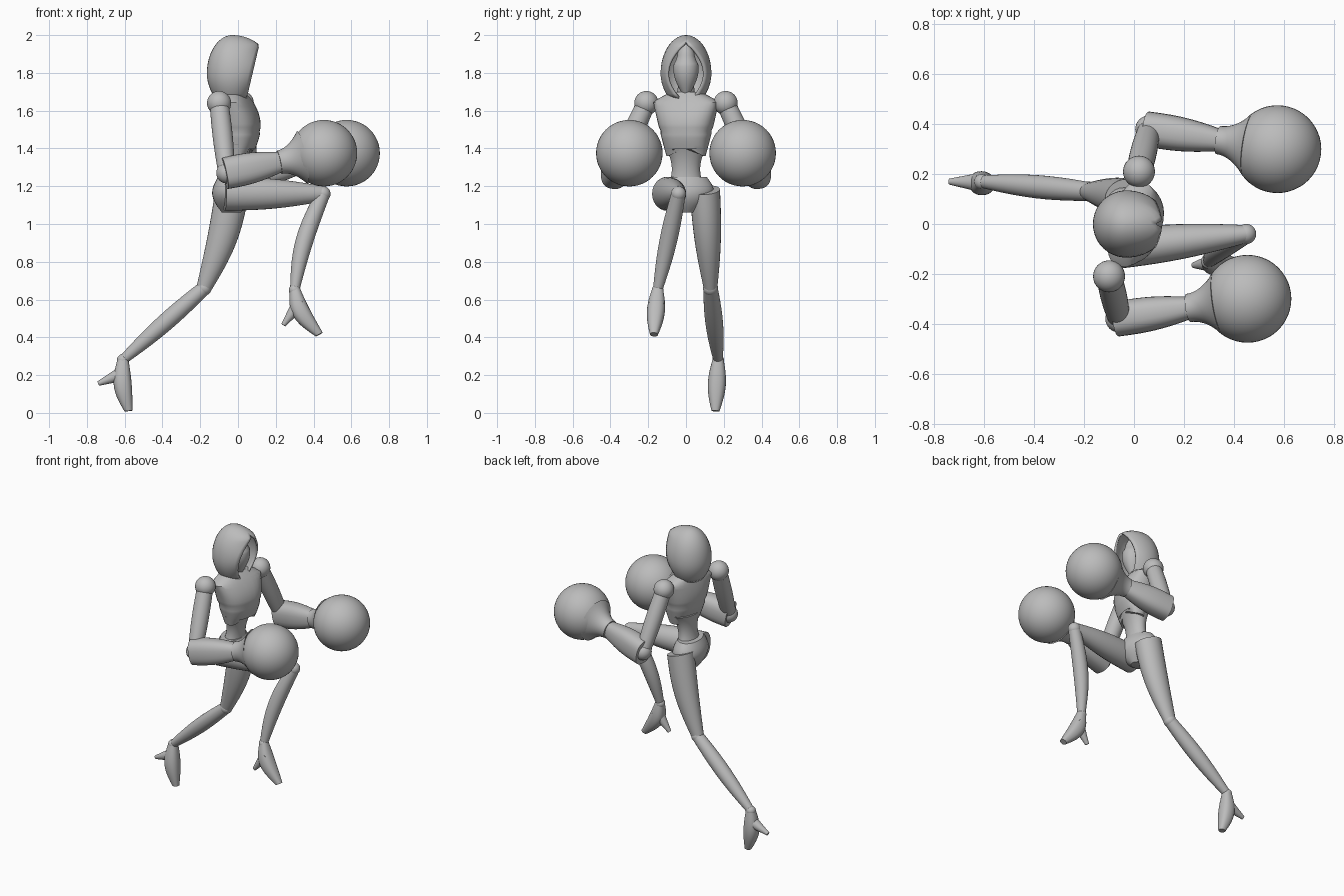
import bpy
import bmesh
from math import sin, cos, pi, asin, sqrt
from mathutils import Vector

if "Cube" in bpy.data.objects:
    bpy.data.objects.remove(bpy.data.objects["Cube"])

grey = (.5, .5, .5, 1)
clay = bpy.data.materials.new("clay_grey")
clay.use_nodes = True
clay.diffuse_color = grey
clay.node_tree.nodes["Principled BSDF"].inputs["Base Color"].default_value = grey


def finish(name, bm, angle=.6):
    """Turn a bmesh into a smooth shaded object."""
    bmesh.ops.recalc_face_normals(bm, faces=bm.faces[:])
    mesh = bpy.data.meshes.new(name)
    bm.to_mesh(mesh)
    bm.free()
    mesh.materials.append(clay)
    part = bpy.data.objects.new(name, mesh)
    bpy.context.collection.objects.link(part)
    bpy.ops.object.select_all(action="DESELECT")
    part.select_set(True)
    bpy.context.view_layer.objects.active = part
    bpy.ops.object.shade_smooth_by_angle(angle=angle)
    return part


def power(value, exponent):
    return abs(value) ** exponent * (1 if value > 0 else -1)


def bridge(bm, rows, closed):
    """Join neighbouring rows of vertices with quads."""
    count = len(rows[0])
    for low, high in zip(rows, rows[1:]):
        for j in range(count if closed else count - 1):
            k = (j + 1) % count
            bm.faces.new((low[j], low[k], high[k], high[j]))


def skin(name, rings, axis, side, box=1, sides=28, warp=None):
    """Skin ovals, each a centre, half width and half depth, across an axis."""
    bm = bmesh.new()
    axis = axis.normalized()
    across = (side - axis * side.dot(axis)).normalized()
    forward = across.cross(axis)
    rows = []
    for centre, width, depth in rings:
        row = []
        for j in range(sides):
            turn = 2 * pi * j / sides
            point = (centre + across * width * power(cos(turn), box)
                     + forward * depth * power(sin(turn), box))
            row.append(bm.verts.new(warp(point) if warp else point))
        rows.append(row)
    bridge(bm, rows, True)
    bm.faces.new(rows[0])
    bm.faces.new(rows[-1])
    return finish(name, bm)


def limb(name, start, end, first, last, swell=0, deep=1, bend=0, curve=1, box=1):
    """A tapered oval limb that may swell and bend along x."""
    start, end = Vector(start), Vector(end)
    rings = []
    steps = 10
    for i in range(steps + 1):
        t = i / steps
        arc = sin(pi * t)
        radius = first + (last - first) * t ** curve + swell * arc
        centre = start.lerp(end, t) + Vector((bend * arc, 0, 0))
        rings.append((centre, radius, radius * deep))
    return skin(name, rings, end - start, Vector((0, 1, 0)), box)


def stack(name, bottom, top, shape, twist=0, box=1, warp=None):
    """Level ovals; shape gives x, half width and half depth at a height share."""
    rings = []
    steps = 18
    for i in range(steps + 1):
        t = i / steps
        x, width, depth = shape(t)
        rings.append((Vector((x, 0, bottom + (top - bottom) * t)), width, depth))
    return skin(name, rings, Vector((0, 0, 1)), Vector((twist, 1, 0)), box, warp=warp)


def ball(name, centre, radius, segments=32):
    bm = bmesh.new()
    bmesh.ops.create_uvsphere(bm, u_segments=segments, v_segments=segments // 2,
                              radius=radius)
    bmesh.ops.translate(bm, vec=Vector(centre), verts=bm.verts)
    return finish(name, bm, 1)


# Hood: open arcs stacked upward around a pointed face opening
def hood_part():
    bm = bmesh.new()
    levels, steps, middle, closed_gap = 18, 28, -.03, .001
    rows, closed_rows = [], []
    for i in range(levels + 1):
        s = sin(1.55 * i / levels)
        off = s - .4
        wide = .135 * sqrt(1 - (off / .6) ** 2) if off > 0 else .135 - .3 * off ** 2
        gap = max(closed_gap, .1 - .42 * off ** 2)
        start = asin(min(.9, gap / wide))
        front = min(.075 + .08 * s, 1.6 * wide) / cos(start)
        row = []
        for j in range(steps + 1):
            turn = start + 2 * (pi - start) * j / steps
            reach = front if cos(turn) > 0 else wide
            row.append(bm.verts.new((middle + reach * cos(turn), wide * sin(turn),
                                     1.66 + .34 * s)))
        rows.append(row)
        if gap == closed_gap:
            closed_rows.append((row[-1], row[0]))
    bridge(bm, rows, False)
    bridge(bm, closed_rows, False)
    bm.faces.new(rows[-1])
    hood = finish("hood", bm, .8)
    shell = hood.modifiers.new("thickness", "SOLIDIFY")
    shell.thickness = .012
    shell.offset = -1


hood_part()


# Masked head with a recessed visor band, and neck
def head_shape(t):
    radius = .02 + .047 * sin(pi * t)
    if .62 < t < .8:
        radius *= .9
    return .01, radius, radius


stack("masked_head", 1.69, 1.95, head_shape)
limb("neck", (-.03, 0, 1.64), (-.01, 0, 1.76), .055, .038)


# Twisted chest plate with a bust seam, arched up at the front lower edge
def chest_shape(t):
    width = (.105 + .085 * t) * min(1, 4 * (1.1 - t))
    depth = .055 + .05 * sin(pi * t)
    seam = .965 if .36 < t < .4 else 1
    return .012 - .04 * t ** 3, width * seam, depth * seam


def rib_arch(point):
    if point.z < 1.39 and point.x > 0:
        point.z += .05 * max(0, 1 - abs(point.y) / .09)
    return point


def waist_shape(t):
    flare = (2 * t - 1) ** 2
    return .03 * t - .03, .075 + .045 * flare, .052 + .025 * flare


def pelvis_shape(t):
    round_part = sin(pi * t)
    return -.035, .04 + .07 * (t + round_part), .05 + .04 * round_part + .02 * t


stack("chest", 1.36, 1.7, chest_shape, twist=.27, box=.8, warp=rib_arch)
stack("waist", 1.16, 1.42, waist_shape)
stack("pelvis", 1.06, 1.25, pelvis_shape, twist=-.15)

# Arms with oversized round gloves, the left one further forward
for label, side in (("left", 1), ("right", -1)):
    lead = .06 * side
    shoulder = Vector((lead - .04, .21 * side, 1.64))
    elbow = Vector((lead, .38 * side, 1.27))
    fist = Vector((lead + .515, .3 * side, 1.375))
    wrist = elbow.lerp(fist, .54)
    ball(label + "_shoulder", shoulder, .064)
    limb(label + "_upper_arm", shoulder, elbow, .05, .044, swell=.006)
    ball(label + "_elbow", elbow, .055)
    limb(label + "_forearm", elbow.lerp(fist, -.02), wrist, .07, .046,
         swell=.01, deep=1.2, box=.8)
    limb(label + "_glove_cuff", wrist, elbow.lerp(fist, .78), .057, .13,
         deep=1.1, curve=2)
    ball(label + "_glove", fist, .176, 48)

# Legs: the left one trails, the right one is raised and bent
LEGS = {
    "left": dict(hip=(-.03, .1, 1.18), knee=(-.18, .13, .66), ankle=(-.61, .17, .28),
                 toe=(-.58, .156, .01), heel=(-.74, .17, .155),
                 thigh_bend=.02, shin_bend=0, foot_bend=-.015),
    "right": dict(hip=(-.07, -.1, 1.16), knee=(.45, -.04, 1.16), ankle=(.3, -.15, .65),
                  toe=(.43, -.17, .415), heel=(.24, -.165, .465),
                  thigh_bend=0, shin_bend=-.025, foot_bend=-.03),
}
for label, leg in LEGS.items():
    ankle, toe = Vector(leg["ankle"]), Vector(leg["toe"])
    limb(label + "_thigh", leg["hip"], leg["knee"], .08, .036, swell=.012,
         deep=1.12, bend=leg["thigh_bend"])
    ball(label + "_knee", leg["knee"], .04)
    limb(label + "_shin", leg["knee"], ankle, .038, .025, swell=.015,
         bend=leg["shin_bend"])
    ball(label + "_ankle", ankle, .031)
    # Pointed foot with a spike heel
    limb(label + "_foot", ankle, toe, .03, .021, swell=.022,
         bend=leg["foot_bend"], box=.85)
    limb(label + "_heel", ankle.lerp(toe, .25), leg["heel"], .042, .012)
